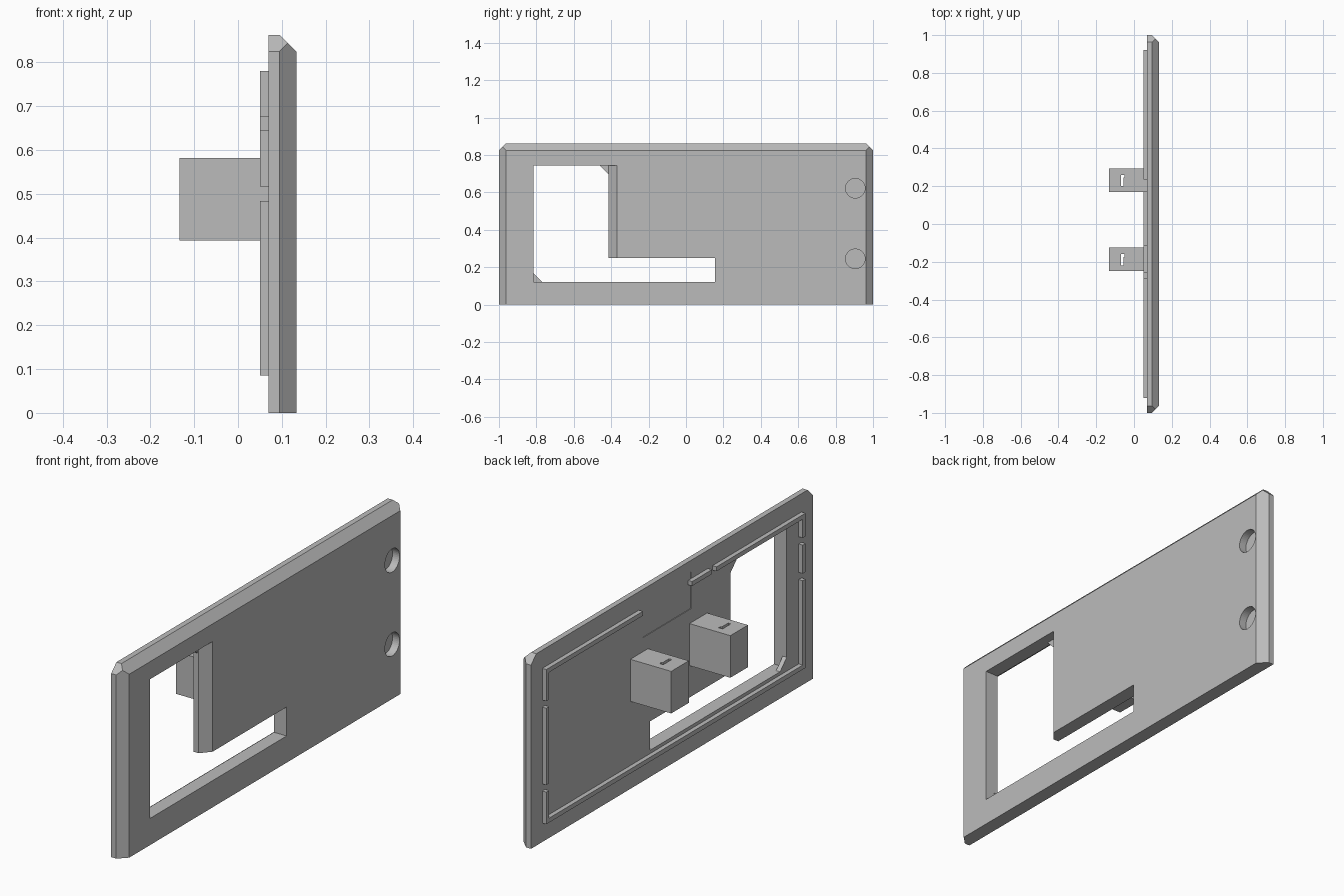
import bpy, bmesh
from mathutils import Vector

cube = bpy.data.objects.get("Cube")
if cube:
    bpy.data.objects.remove(cube, do_unlink=True)

grey = bpy.data.materials.new("plain grey")
grey.use_nodes = True
GREY = (0.5, 0.5, 0.5, 1)
grey.diffuse_color = GREY
grey.node_tree.nodes["Principled BSDF"].inputs["Base Color"].default_value = GREY

BACK, STEP, FRONT = 0.07, 0.095, 0.133   # panel depths along x
RIB = 0.05                               # rear face of the raised rim
TOP, CH = 0.862, 0.037                   # panel height, chamfer size


def finish(name, bm):
    bmesh.ops.recalc_face_normals(bm, faces=bm.faces)
    mesh = bpy.data.meshes.new(name)
    bm.to_mesh(mesh)
    bm.free()
    mesh.materials.append(grey)
    ob = bpy.data.objects.new(name, mesh)
    bpy.context.collection.objects.link(ob)
    return ob


def add_box(bm, x, y, z):
    verts = bmesh.ops.create_cube(bm, size=1)["verts"]
    for v in verts:
        v.co = Vector([(a + b) / 2 + c * (b - a) for (a, b), c in zip((x, y, z), v.co)])


def box(name, x, y, z):
    bm = bmesh.new()
    add_box(bm, x, y, z)
    return finish(name, bm)


def prism(name, points, axis, lo, hi):
    """Extrude a 2D outline along x (points are y, z) or z (points are x, y)."""
    place = (lambda p, h: (h, *p)) if axis == "x" else (lambda p, h: (*p, h))
    bm = bmesh.new()
    face = bm.faces.new([bm.verts.new(place(p, lo)) for p in points])
    ext = bmesh.ops.extrude_face_region(bm, geom=[face])["geom"]
    for v in ext:
        if isinstance(v, bmesh.types.BMVert):
            v.co["xyz".index(axis)] = hi
    return finish(name, bm)


def cylinder(name, x, y, z, radius):
    bm = bmesh.new()
    verts = bmesh.ops.create_cone(bm, cap_ends=True, segments=40, radius1=radius,
                                  radius2=radius, depth=x[1] - x[0])["verts"]
    for v in verts:
        v.co = (v.co.z + sum(x) / 2, v.co.x + y, v.co.y + z)
    return finish(name, bm)


def carve(target, cutters):
    for c in cutters:
        mod = target.modifiers.new(c.name, "BOOLEAN")
        mod.operation, mod.solver, mod.object = "DIFFERENCE", "EXACT", c
        bpy.context.view_layer.objects.active = target
        bpy.ops.object.modifier_apply(modifier=mod.name)
        bpy.data.objects.remove(c, do_unlink=True)


# Panel: a slab with chamfered top and ends and clipped upper corners
bm = bmesh.new()
add_box(bm, (BACK, FRONT), (-1, 1), (0, TOP))
cuts = [((STEP, 0, TOP), (1, 0, 1))]
for s in (-1, 1):
    cuts += [((STEP, s, 0), (1, s, 0)), ((0, s, TOP - CH), (0, s, 1))]
for co, no in cuts:
    bmesh.ops.bisect_plane(bm, geom=bm.verts[:] + bm.edges[:] + bm.faces[:],
                           plane_co=co, plane_no=no, clear_outer=True)
    bmesh.ops.holes_fill(bm, edges=[e for e in bm.edges if e.is_boundary], sides=0)
panel = finish("panel", bm)

# Window with one chamfered jamb, and the slot running from its foot
W0, W1, SILL, SLOT, HEAD = -0.815, -0.415, 0.12, 0.25, 0.745
jamb = W1 + CH + 0.008
far = FRONT + 0.1
window = prism("window_cut", [(0, W0), (far, W0), (far, jamb + 0.1), (STEP + 0.138, jamb + 0.1),
                              (FRONT, jamb), (STEP, W1), (0, W1)], "z", SILL, HEAD)
slot = box("slot_cut", (0, far), (W0 + 0.1, 0.155), (SILL, SLOT))

# Blind round pockets in the front face
SIDE_R, SIDE_L, TOP_Y = (0.5, 0.66), (0.245, 0.622), -0.272
spots = [(-0.905, z) for z in SIDE_R] + [(0.905, z) for z in SIDE_L] + [(TOP_Y, 0.77)]
pockets = [cylinder("pocket_cut", (FRONT - 0.035, far), y, z, 0.052) for y, z in spots]

# Shallow rear recess
recess = box("recess_cut", (0, BACK + 0.003), (-0.135, 0.205), (0.645, 0.81))
carve(panel, [window, slot, recess] + pockets)

# Small triangular webs in two window corners
G = 0.047
for name, y, z, s in (("lower_web", W0, SILL, 1), ("upper_web", W1, HEAD, -1)):
    prism(name, [(y, z), (y + s * G, z), (y, z + s * G)], "x", BACK, BACK + 0.02)


# Raised rear rim, interrupted behind the pockets and at the recess
def spans(lo, hi, gaps):
    edges = [lo] + [e for gap in sorted(gaps) for e in gap] + [hi]
    return list(zip(edges[::2], edges[1::2]))


def notch(c):
    return (c - 0.016, c + 0.016)


R, Z0, Z1, T = 0.92, 0.085, 0.78, 0.02
depth = (RIB, BACK)
for z in (Z0, Z1 - T):
    gaps = [notch(TOP_Y), (-0.115, 0.235)] if z > Z0 else []
    for span in spans(-R, R, gaps):
        box("rear_rim_bar", depth, span, (z, z + T))
for s, centres in ((-1, SIDE_R), (1, SIDE_L)):
    y = sorted((s * R, s * (R - T)))
    for span in spans(Z0 + T, Z1 - T, [notch(c) for c in centres]):
        box("rear_rim_post", depth, y, span)

# Two rear blocks, each with a narrow hooked slot right through
for name, y in (("left_block", 0.17), ("right_block", -0.25)):
    block = box(name, (-0.133, BACK), (y, y + 0.125), (0.393, 0.582))
    end = y + 0.09
    outline = [(-0.069, y + 0.03), (-0.056, y + 0.03), (-0.056, end - 0.015),
               (-0.05, end - 0.015), (-0.05, end), (-0.069, end)]
    carve(block, [prism("key_slot_cut", outline, "z", 0.3, 0.7)])
